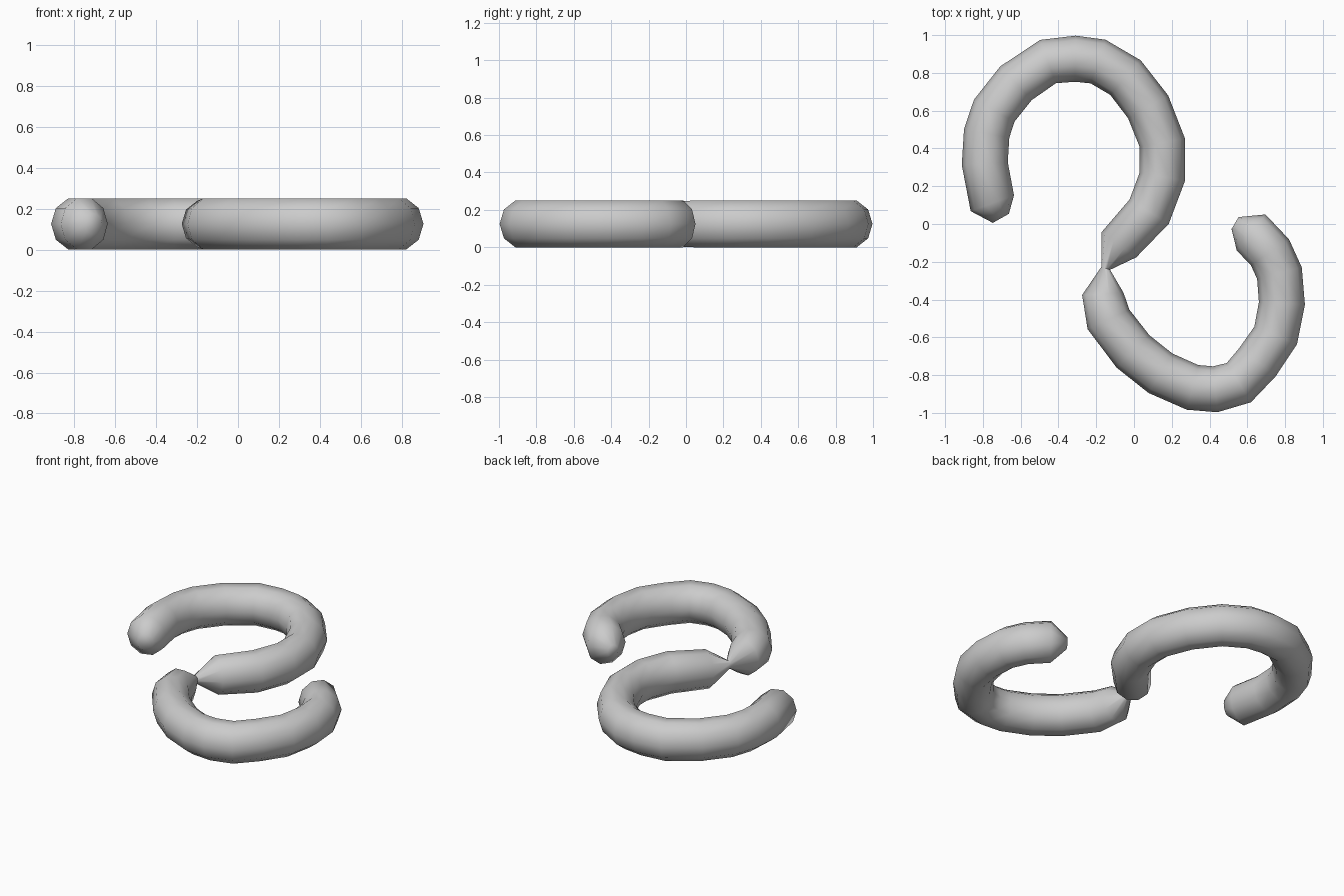
import bpy
import bmesh
import math
from mathutils import Vector

# Remove the default cube only
default_cube = bpy.data.objects.get("Cube")
if default_cube:
    bpy.data.objects.remove(default_cube, do_unlink=True)

SIDES = 10
TUBE_RADIUS = 0.122
HALF_HEIGHT = 0.125

# Centre line of the upper hook, from its free end towards the pinched joint
upper_hook = [
    (-.75, .11), (-.79, .32), (-.78, .48), (-.74, .6), (-.625, .745),
    (-.455, .86), (-.31, .875), (-.19, .86), (-.045, .775), (.075, .62),
    (.15, .43), (.15, .25), (.08, .065), (-.08, -.11),
]
pinched_joint = (-.15, -.235)

# Centre line of the lower hook, from the joint to its free end
lower_hook = [
    (-.165, -.37), (-.135, -.505), (-.005, -.675), (.14, -.79),
    (.31, -.865), (.43, -.875), (.555, -.84), (.655, -.73), (.75, -.59),
    (.783, -.42), (.77, -.26), (.72, -.15), (.62, -.045),
]

# Small rings that close the two free ends
upper_tip = (-.705, .03)
lower_tip = (.535, .005)


def make_material(name, colour):
    material = bpy.data.materials.new(name)
    material.use_nodes = True
    material.diffuse_color = colour
    shader = material.node_tree.nodes["Principled BSDF"]
    shader.inputs["Base Color"].default_value = colour
    shader.inputs["Roughness"].default_value = 0.6
    return material


def add_ring(bm, centre, tangent, scale):
    """Add a flat-topped ring of vertices across the centre line."""
    side = Vector((tangent.y, -tangent.x, 0)).normalized()
    # Stretch vertically so the flat top reaches the full height
    height = HALF_HEIGHT / math.sin(math.radians(72))
    ring = []
    for i in range(SIDES):
        angle = math.tau * i / SIDES
        point = Vector((centre[0], centre[1], HALF_HEIGHT))
        point += side * math.cos(angle) * TUBE_RADIUS * scale
        point.z += math.sin(angle) * height * scale
        ring.append(bm.verts.new(point))
    return ring


def build_tube(name, path, scales, material):
    """Bridge one ring per path point into a capped tube."""
    bm = bmesh.new()
    points = [Vector(p) for p in path]
    last = len(points) - 1
    rings = []
    for i, point in enumerate(points):
        before = point - points[max(i - 1, 0)]
        after = points[min(i + 1, last)] - point
        tangent = before.normalized() + after.normalized()
        rings.append(add_ring(bm, point, tangent, scales[i]))
    for ring, following in zip(rings, rings[1:]):
        for i in range(SIDES):
            j = (i + 1) % SIDES
            bm.faces.new((ring[i], ring[j], following[j], following[i]))
    bm.faces.new(rings[0])
    bm.faces.new(rings[-1])
    bmesh.ops.recalc_face_normals(bm, faces=bm.faces)
    mesh = bpy.data.meshes.new(name)
    bm.to_mesh(mesh)
    bm.free()
    mesh.materials.append(material)
    tube = bpy.data.objects.new(name, mesh)
    bpy.context.collection.objects.link(tube)
    return tube


# Whole double hook: full width along the hooks, narrow at joint and tips
path = [upper_tip, *upper_hook, pinched_joint, *lower_hook, lower_tip]
special_scales = {upper_tip: 0.4, pinched_joint: 0.2, lower_tip: 0.3,
                  upper_hook[-1]: 0.93, lower_hook[0]: 0.9}
scales = [special_scales.get(point, 1.0) for point in path]
grey = make_material("plain grey", (0.6, 0.6, 0.6, 1))
double_hook = build_tube("double_hook", path, scales, grey)

# Smooth shading over the whole tube
bpy.ops.object.select_all(action="DESELECT")
double_hook.select_set(True)
bpy.context.view_layer.objects.active = double_hook
bpy.ops.object.shade_smooth_by_angle(angle=math.radians(60))
